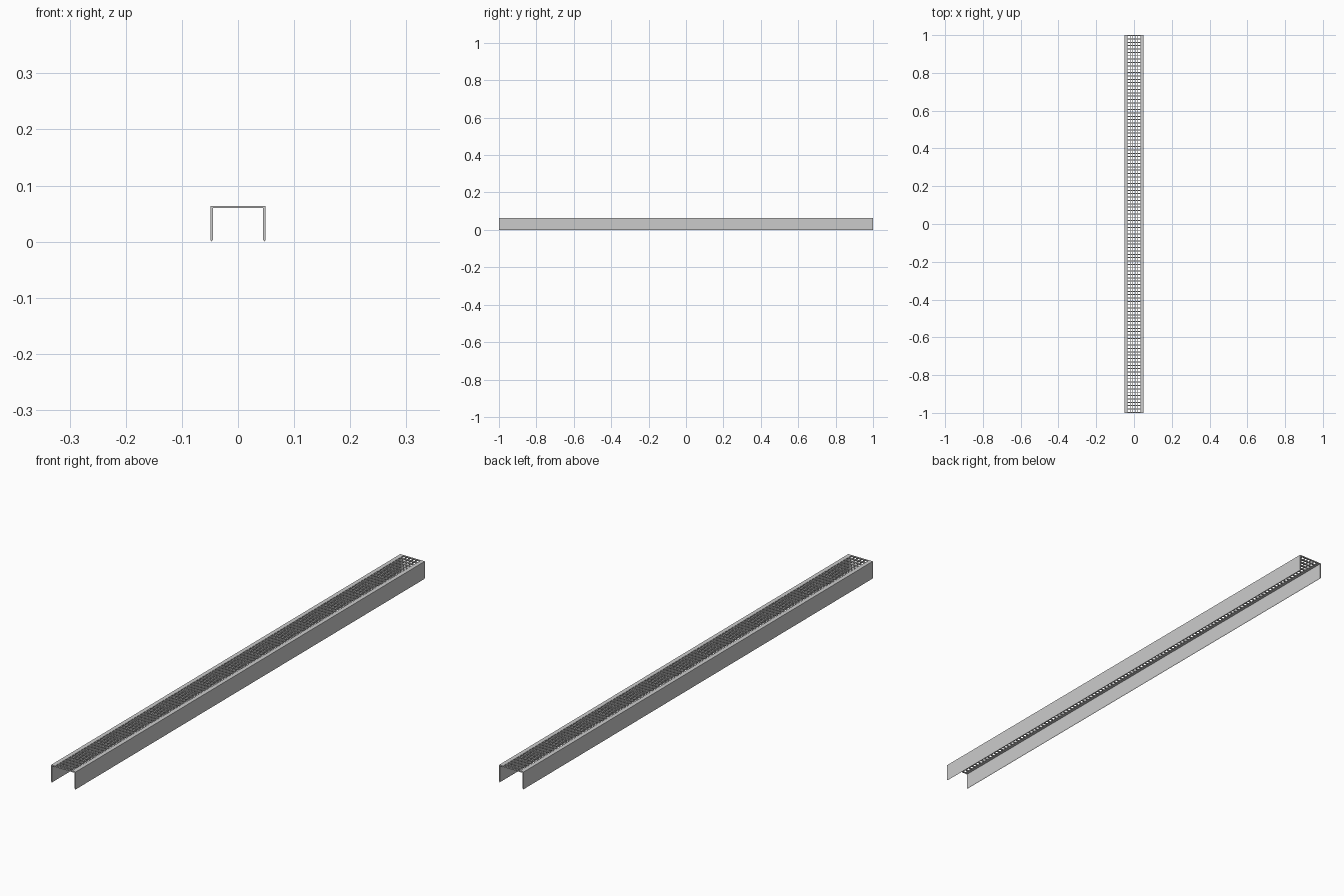
import bpy, bmesh

if "Cube" in bpy.data.objects:
    bpy.data.objects.remove(bpy.data.objects["Cube"])

W, H, T = 0.049, 0.064, 0.004   # half width, height, sheet thickness
RIM = 0.034                     # half width of the grate opening
N = 113                         # cross bars along the length


def box(bm, x0, x1, y0, y1, z0, z1):
    r = bmesh.ops.create_cube(bm, size=1)
    for v in r['verts']:
        v.co = ((x0 + x1) / 2 + v.co.x * (x1 - x0),
                (y0 + y1) / 2 + v.co.y * (y1 - y0),
                (z0 + z1) / 2 + v.co.z * (z1 - z0))


def finish(bm, name):
    me = bpy.data.meshes.new(name)
    bm.to_mesh(me)
    bm.free()
    ob = bpy.data.objects.new(name, me)
    bpy.context.collection.objects.link(ob)


# side walls with a folded top rim and slanted bottom edge
for s, name in ((-1, "left_side"), (1, "right_side")):
    prof = [(W, 0.003), (W, H), (RIM, H), (RIM, H - T), (W - T, H - T), (W - T, 0.003), (W - T + 0.002, 0)]
    if s > 0:
        prof = prof[:5] + [(W - T, 0.003), (W - 0.001, 0)]
    bm = bmesh.new()
    f = bm.faces.new([bm.verts.new((s * x, -1, z)) for x, z in prof])
    r = bmesh.ops.extrude_face_region(bm, geom=[f])
    bmesh.ops.translate(bm, vec=(0, 2, 0), verts=[g for g in r['geom'] if isinstance(g, bmesh.types.BMVert)])
    bmesh.ops.recalc_face_normals(bm, faces=bm.faces)
    finish(bm, name)

# cross bars of the grate
bm = bmesh.new()
bar = 0.005
for i in range(N):
    y = -1 + i * (2 - bar) / (N - 1)
    box(bm, -RIM, RIM, y, y + bar, H - T, H)
finish(bm, "cross_bars")

# lengthwise bars of the grate
bm = bmesh.new()
for i in range(1, 5):
    x = -RIM + 2 * RIM * i / 5
    box(bm, x - 0.001, x + 0.001, -1, 1, H - T, H - 0.0002)
finish(bm, "length_bars")
